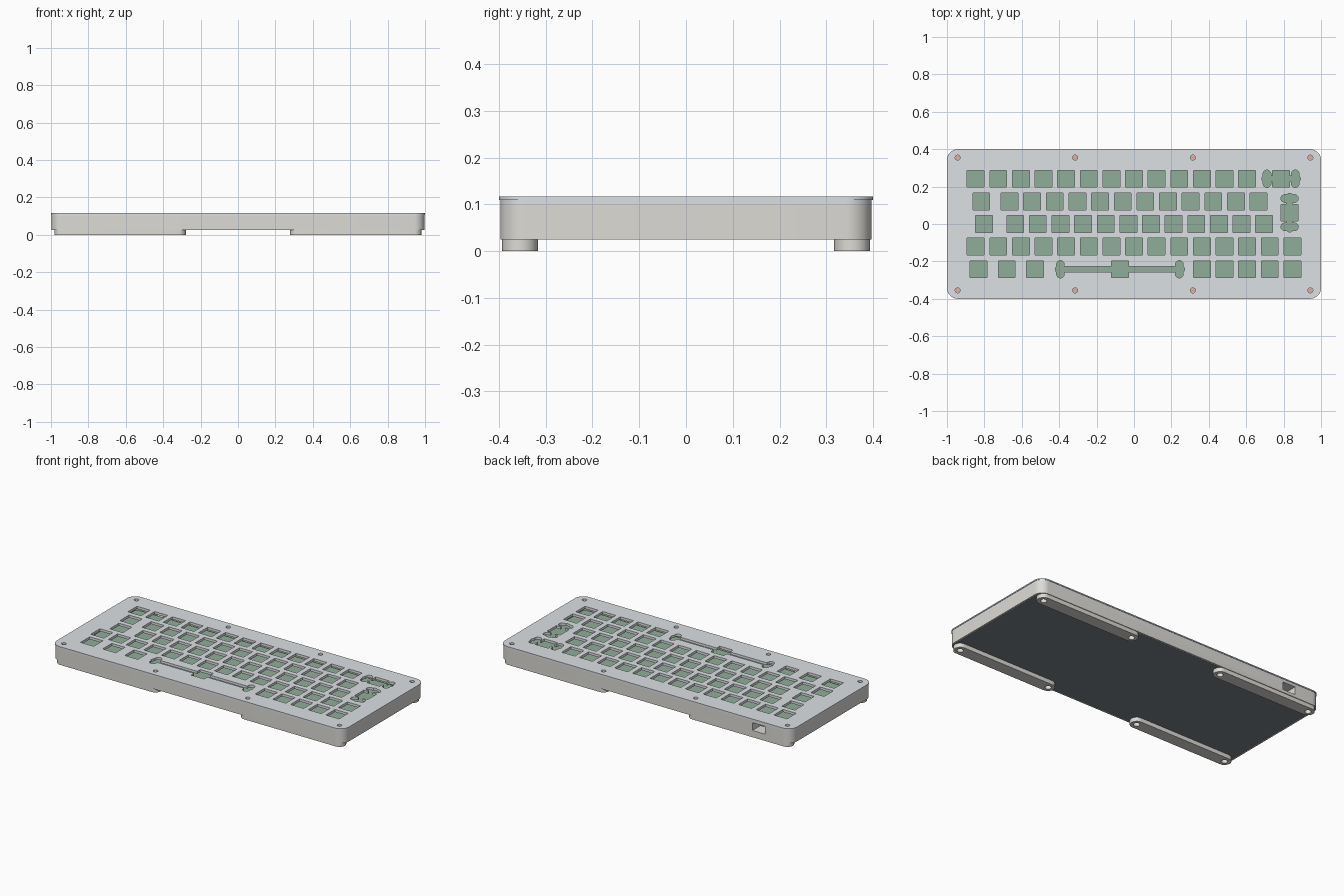
import bpy, bmesh, math

if "Cube" in bpy.data.objects:
    bpy.data.objects.remove(bpy.data.objects["Cube"])

U = 0.121            # key pitch
HOLE = 0.09          # switch cutout size
SX = (-0.943, -0.315, 0.315, 0.943)
SY = (-0.355, 0.355)
SCREWS = [(x, y) for x in SX for y in SY]


def mat(name, rgb):
    m = bpy.data.materials.new(name)
    m.diffuse_color = (*rgb, 1)
    m.use_nodes = True
    m.node_tree.nodes["Principled BSDF"].inputs["Base Color"].default_value = m.diffuse_color
    return m


PLATE = mat("plate_grey", (0.72, 0.75, 0.78))
CASE = mat("case_warm_grey", (0.72, 0.71, 0.67))
BOARD = mat("board_green", (0.28, 0.42, 0.32))
DARK = mat("base_dark", (0.2, 0.23, 0.25))
COPPER = mat("insert_copper", (0.75, 0.4, 0.35))


def outline(cx, cy, hw, hd, r, seg=10):
    """Rounded rectangle, counter-clockwise."""
    if r <= 0:
        return [(cx + hw, cy + hd), (cx - hw, cy + hd), (cx - hw, cy - hd), (cx + hw, cy - hd)]
    pts = []
    for q, (sx, sy) in enumerate([(1, 1), (-1, 1), (-1, -1), (1, -1)]):
        for i in range(seg + 1):
            a = math.pi / 2 * (q + i / seg)
            pts.append((cx + sx * (hw - r) + r * math.cos(a), cy + sy * (hd - r) + r * math.sin(a)))
    return pts


def circle(cx, cy, r, n=24):
    return [(cx + r * math.cos(2 * math.pi * i / n), cy + r * math.sin(2 * math.pi * i / n)) for i in range(n)]


def add_stack(bm, layers):
    """Closed solid through equal-length outlines [(points, z), ...] from bottom to top."""
    loops = [[bm.verts.new((x, y, z)) for x, y in pts] for pts, z in layers]
    n = len(loops[0])
    for a, b in zip(loops, loops[1:]):
        for i in range(n):
            j = (i + 1) % n
            bm.faces.new((a[i], a[j], b[j], b[i]))
    bm.faces.new(loops[0][::-1])
    bm.faces.new(loops[-1])


def make(name, stacks, material=None):
    bm = bmesh.new()
    for s in stacks:
        add_stack(bm, s)
    me = bpy.data.meshes.new(name)
    bm.to_mesh(me)
    bm.free()
    ob = bpy.data.objects.new(name, me)
    bpy.context.collection.objects.link(ob)
    if material:
        me.materials.append(material)
    return ob


def prism(pts, z0, z1):
    return [(pts, z0), (pts, z1)]


def cut(ob, stacks):
    """Subtract the (possibly overlapping) solids, then drop the cutter."""
    cutter = make(ob.name + "_cutter", stacks)
    cutter.hide_render = True
    m = ob.modifiers.new("cut", "BOOLEAN")
    m.operation, m.solver, m.use_self, m.object = "DIFFERENCE", "EXACT", True, cutter
    bpy.context.view_layer.objects.active = ob
    bpy.ops.object.modifier_apply(modifier=m.name)
    bpy.data.objects.remove(cutter)


def smooth(ob):
    bpy.ops.object.select_all(action="DESELECT")
    ob.select_set(True)
    bpy.context.view_layer.objects.active = ob
    bpy.ops.object.shade_smooth_by_angle(angle=math.radians(30))


def stabilised(cx, cy, off, bar, vertical=False):
    """Cutouts for a wide key: two lobed pockets joined by a slot."""
    def place(dx, dy):
        return (cx + dy, cy + dx) if vertical else (cx + dx, cy + dy)

    def rect(dx, dy, hw, hd):
        return outline(*place(dx, dy), *((hd, hw) if vertical else (hw, hd)), 0)

    shapes = [rect(0, 0, off, bar)]
    for s in (-1, 1):
        shapes.append(rect(s * off, 0, 0.0205, 0.031))
        for dy in (-0.026, 0.026):
            shapes.append(circle(*place(s * off, dy), 0.0205, 16))
        shapes.append(circle(*place(s * (off + 0.008), 0), 0.0195, 16))
    return shapes


# switch plate with stepped edge
plate = make("switch_plate", [[
    (outline(0, 0, 0.997, 0.397, 0.055), 0.101),
    (outline(0, 0, 0.997, 0.397, 0.055), 0.1095),
    (outline(0, 0, 1.0, 0.4, 0.058), 0.1095),
    (outline(0, 0, 1.0, 0.4, 0.058), 0.1165)]], PLATE)

# key layout as key widths per row
rows = [[1] * 13 + [2], [1.5] + [1] * 12, [1.75] + [1] * 12, [1] * 15, [1.25] * 3 + [6.25] + [1] * 5]
shapes = []
for r, widths in enumerate(rows):
    x, y = -7.5 * U, (2 - r) * U
    for w in widths:
        cx = x + w * U / 2
        shapes.append(outline(cx, y, HOLE / 2, HOLE / 2, 0))
        if w >= 2:
            shapes += stabilised(cx, y, 0.318 if w > 3 else 0.0757, 0.0155)
        x += w * U
# tall enter key on the right
ex, ey = 6.875 * U, U / 2
shapes.append(outline(ex, ey, HOLE / 2, HOLE / 2, 0))
shapes += stabilised(ex, ey, 0.0757, 0.0155, vertical=True)
shapes += [circle(x, y, 0.0135) for x, y in SCREWS]
# slightly different depths keep overlapping cutters from sharing planes
cut(plate, [prism(p, 0.09 - i * 1e-4, 0.13 + i * 1e-4) for i, p in enumerate(shapes)])

# case frame: cavity, recess for the base plate, connector opening at the back
case = make("case_frame", [prism(outline(0, 0, 0.997, 0.397, 0.055), 0.025, 0.101)], CASE)
cut(case, [
    prism(outline(0, 0, 0.922, 0.317, 0.02), 0.02, 0.12),
    prism(outline(0, 0, 0.988, 0.388, 0.047), 0.019, 0.034),
    prism(outline(-0.775, 0.37, 0.043, 0.08, 0), 0.044, 0.092)])

# base plate
base = make("base_plate", [prism(outline(0, 0, 0.987, 0.387, 0.046), 0.0252, 0.0335)], DARK)
cut(base, [prism(circle(x, y, 0.014), 0.01, 0.05) for x, y in SCREWS])

# circuit board under the switch plate
board = make("circuit_board", [prism(outline(0, 0, 0.912, 0.308, 0.01), 0.073, 0.083)], BOARD)

# threaded inserts below the screw holes
inserts = make("threaded_inserts", [prism(circle(x, y, 0.0125), 0.034, 0.1025) for x, y in SCREWS], COPPER)

# four strip feet with screw holes at both ends
parts = [plate, case, base, board, inserts]
for side, sx in (("left", -1), ("right", 1)):
    for end, sy in (("front", -1), ("back", 1)):
        cx, cy = sx * 0.63, sy * 0.355
        foot = make(f"{end}_{side}_foot", [prism(outline(cx, cy, 0.351, 0.038, 0.0378, 12), 0, 0.0252)], CASE)
        cut(foot, [prism(circle(cx + d, cy, 0.018), -0.02, 0.05) for d in (-0.314, 0.314)])
        parts.append(foot)

for p in parts:
    smooth(p)
